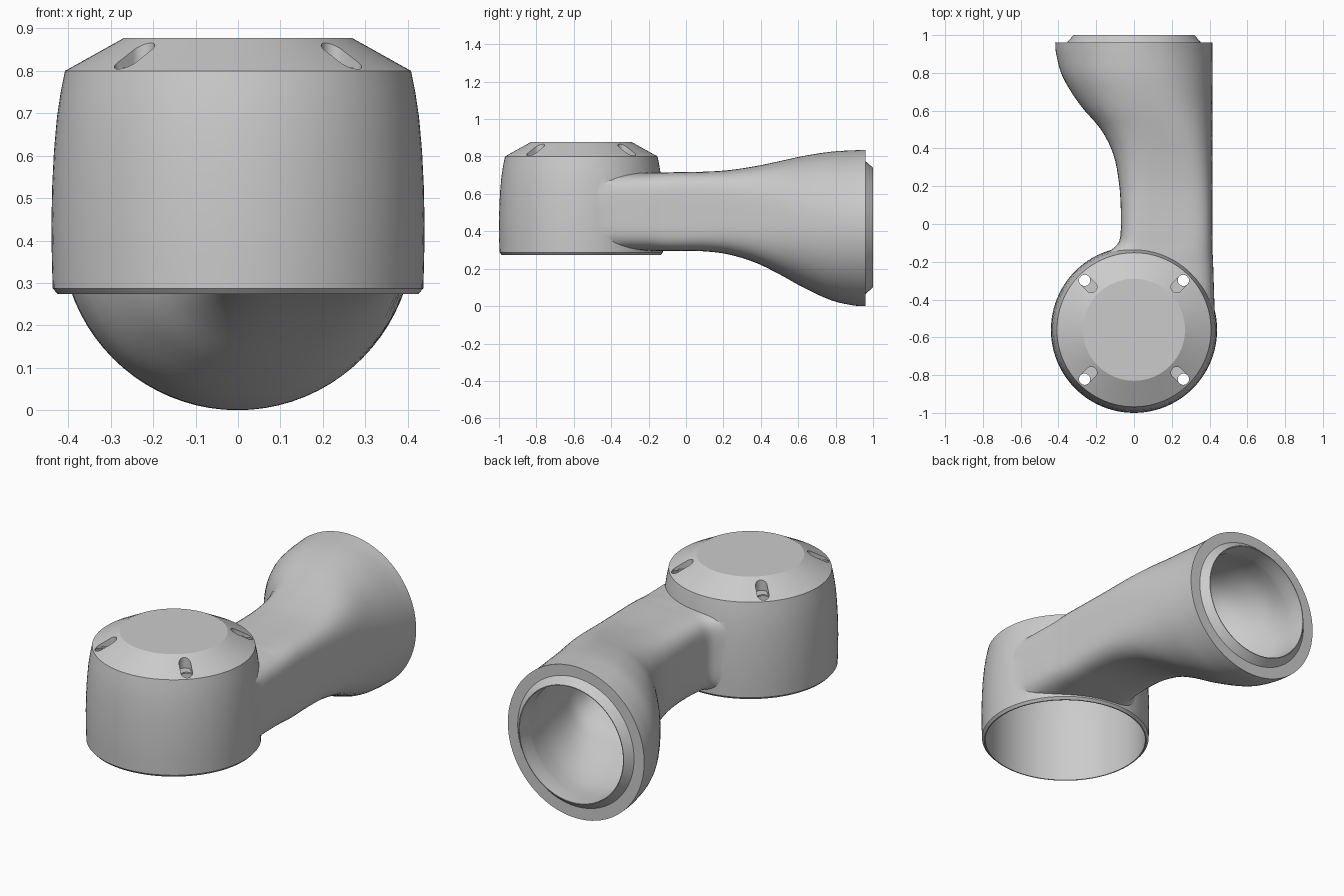
import bpy, bmesh, math
from mathutils import Vector

if "Cube" in bpy.data.objects:
    bpy.data.objects.remove(bpy.data.objects["Cube"])

CY = -0.56   # centre of the round housing


def skin(name, rings):
    """Closed solid through a list of rings of points."""
    bm = bmesh.new()
    rows = [[bm.verts.new(p) for p in r] for r in rings]
    n = len(rows[0])
    for a, b in zip(rows, rows[1:]):
        for i in range(n):
            bm.faces.new((a[i], a[(i + 1) % n], b[(i + 1) % n], b[i]))
    bm.faces.new(rows[0])
    bm.faces.new(rows[-1])
    bmesh.ops.recalc_face_normals(bm, faces=bm.faces)
    me = bpy.data.meshes.new(name)
    bm.to_mesh(me)
    bm.free()
    ob = bpy.data.objects.new(name, me)
    bpy.context.collection.objects.link(ob)
    return ob


def lathe(name, profile, x=0, y=CY, n=96):
    return skin(name, [[(x + r * math.cos(i * math.tau / n), y + r * math.sin(i * math.tau / n), z)
                        for i in range(n)] for r, z in profile])


def boolean(ob, other, op):
    m = ob.modifiers.new(op, 'BOOLEAN')
    m.operation, m.solver, m.object = op, 'EXACT', other
    bpy.context.view_layer.objects.active = ob
    bpy.ops.object.modifier_apply(modifier=m.name)
    bpy.data.objects.remove(other)


def smooth(ob):
    bpy.ops.object.select_all(action='DESELECT')
    ob.select_set(True)
    bpy.context.view_layer.objects.active = ob
    bpy.ops.object.shade_smooth_by_angle(angle=math.radians(28))


# arm sections: y, left x, right x, bottom z, top z, squareness
KEYS = [(-0.56, -0.24, 0.430, 0.297, 0.713, 5), (-0.21, -0.22, 0.419, 0.296, 0.714, 5),
        (-0.165, -0.168, 0.417, 0.295, 0.715, 5), (-0.135, -0.118, 0.416, 0.295, 0.715, 5),
        (-0.10, -0.083, 0.416, 0.295, 0.715, 5),
        (-0.05, -0.071, 0.415, 0.295, 0.716, 5), (0.08, -0.070, 0.415, 0.294, 0.718, 4.6),
        (0.22, -0.080, 0.415, 0.278, 0.726, 4), (0.37, -0.110, 0.415, 0.233, 0.748, 3.3),
        (0.50, -0.175, 0.415, 0.170, 0.775, 2.7), (0.63, -0.285, 0.415, 0.098, 0.803, 2.3),
        (0.78, -0.378, 0.415, 0.030, 0.826, 2.1), (0.90, -0.412, 0.415, 0.003, 0.833, 2.0),
        (0.96, -0.417, 0.415, 0.000, 0.835, 2.0)]


def sections(sub=4):
    out, K = [], [Vector(k) for k in KEYS]
    for i in range(len(K) - 1):
        a, b = K[i], K[i + 1]
        p, q = K[max(i - 1, 0)], K[min(i + 2, len(K) - 1)]
        h = b[0] - a[0]
        ma, mb = (b - p) / (b[0] - p[0]) * h, (q - a) / (q[0] - a[0]) * h
        for j in range(sub):
            t = j / sub
            out.append(a * (2*t**3 - 3*t*t + 1) + ma * (t**3 - 2*t*t + t)
                       + b * (3*t*t - 2*t**3) + mb * (t**3 - t*t))
    return out + [K[-1]]


def ring(y, xl, xr, zb, zt, e, n=80):
    pts = []
    for i in range(n):
        c, s = math.cos(i * math.tau / n), math.sin(i * math.tau / n)
        r = (abs(c)**e + abs(s)**e) ** (-1 / e)
        pts.append(((xl + xr) / 2 + (xr - xl) / 2 * r * c, y, (zb + zt) / 2 + (zt - zb) / 2 * r * s))
    return pts


def circle(y, r):
    return ring(y, -r, r, 0.42 - r, 0.42 + r, 2)


# housing with tapered barrel wall
WALL = [(0.437, 0.287), (0.439, 0.36), (0.44, 0.44), (0.438, 0.53),
        (0.434, 0.61), (0.427, 0.69), (0.418, 0.75), (0.408, 0.80)]
body = lathe("housing_and_arm", [(0.425, 0.274)] + WALL)

# flared arm ending in a chamfered lip
arm = skin("arm", [ring(*s) for s in sections()] + [circle(0.96, 0.355), circle(1.0, 0.32)])
boolean(body, arm, 'UNION')

# thin-walled hollow interior of the housing and the arm
boolean(body, lathe("housing_cavity", [(0.419, 0.2)] + [(min(r - 0.013, 0.419), z) for r, z in WALL[:-1]]
                    + [(0.398, 0.80), (0.398, 0.9)]), 'DIFFERENCE')
inner = []
for y, xl, xr, zb, zt, e in sections():
    if y <= 0.92:
        t = min(max((y - 0.45) / 0.47, 0), 1)
        d = 0.016 + 0.087 * t
        inner.append(ring(y, xl + d, xr - d, zb + d, zt - d, e))
boolean(body, skin("arm_cavity", inner + [circle(0.97, 0.316), circle(1.05, 0.316)]), 'DIFFERENCE')
smooth(body)


def slot(angle, radius, z0, z1, n=32):
    """Upright capsule lying along a radius of the cap."""
    ux, uy = math.cos(angle), math.sin(angle)
    pts = []
    for i in range(n):
        px, py = radius * math.cos(i * math.tau / n), radius * math.sin(i * math.tau / n)
        px += 0.37 if px >= 0 else 0.32
        pts.append((px * ux - py * uy, CY + px * uy + py * ux))
    return skin("slot", [[(x, y, z) for x, y in pts] for z in (z0, z1)])


# thin conical cap with four screw slots
ANGLES = [math.radians(45 + 90 * k) for k in range(4)]
cap = lathe("cap", [(0.408, 0.80), (0.27, 0.877)])
cavity = lathe("cap_cavity", [(0.398, 0.75), (0.393, 0.795), (0.266, 0.863)])
for a in ANGLES:
    boolean(cavity, slot(a, 0.04, 0.797, 0.95), 'DIFFERENCE')
boolean(cap, cavity, 'DIFFERENCE')
for a in ANGLES:
    boolean(cap, slot(a, 0.03, 0.808, 0.95), 'DIFFERENCE')
    boolean(cap, lathe("screw_hole", [(0.0298, 0.7), (0.0298, 0.9)],
                       0.37 * math.cos(a), CY + 0.37 * math.sin(a), 32), 'DIFFERENCE')
smooth(cap)
